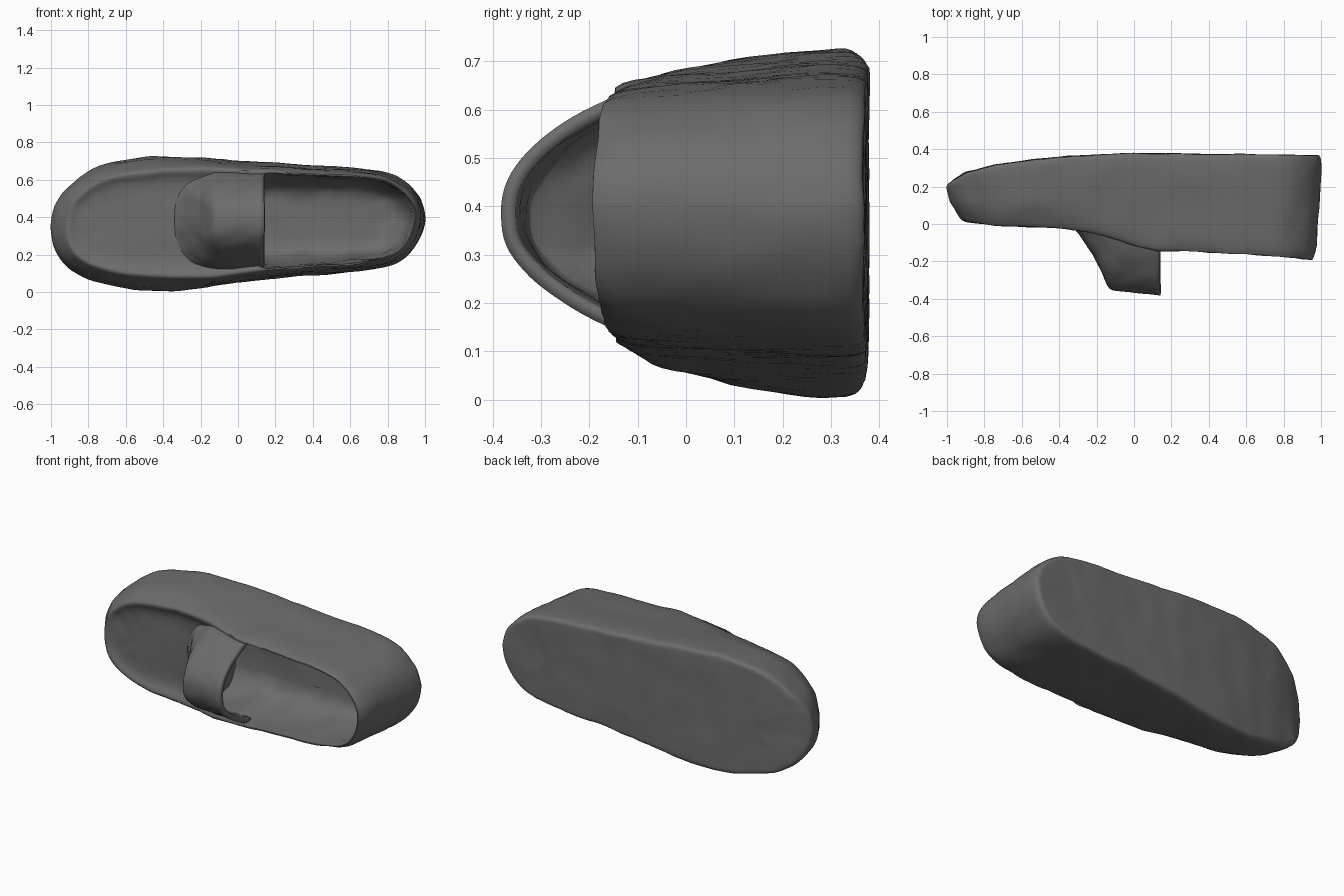
import bpy, bmesh
from mathutils import Vector, noise

if "Cube" in bpy.data.objects:
    bpy.data.objects.remove(bpy.data.objects["Cube"])

# ---------- helpers ----------
def catmull(pts, n, closed=False):
    out, m = [], len(pts)
    for i in range(m if closed else m - 1):
        idx = [i - 1, i, i + 1, i + 2]
        idx = [j % m if closed else min(max(j, 0), m - 1) for j in idx]
        p0, p1, p2, p3 = (Vector(pts[j]) for j in idx)
        for k in range(n):
            t = k / n
            out.append(0.5 * (2 * p1 + (p2 - p0) * t + (2 * p0 - 5 * p1 + 4 * p2 - p3) * t * t
                              + (3 * p1 - p0 - 3 * p2 + p3) * t ** 3))
    if not closed:
        out.append(Vector(pts[-1]))
    return out

def lookup(table, x):
    if x <= table[0][0]:
        return table[0][1]
    for (a, ya), (b, yb) in zip(table, table[1:]):
        if x <= b:
            return ya + (yb - ya) * (x - a) / (b - a)
    return table[-1][1]

def clamp(t):
    return min(max(t, 0), 1)

def lumpy(p, amount=0.005):
    return p + noise.noise_vector(p * 6) * amount + noise.noise_vector(p * 14) * amount * 0.7

def make(name, verts, faces):
    me = bpy.data.meshes.new(name)
    me.from_pydata([tuple(v) for v in verts], [], faces)
    bm = bmesh.new()
    bm.from_mesh(me)
    bmesh.ops.recalc_face_normals(bm, faces=bm.faces)
    bm.to_mesh(me)
    bm.free()
    ob = bpy.data.objects.new(name, me)
    bpy.context.collection.objects.link(ob)
    return ob

def activate(ob):
    bpy.ops.object.select_all(action='DESELECT')
    ob.select_set(True)
    bpy.context.view_layer.objects.active = ob

# ---------- outline of the sole (x, z) and its depth along x ----------
outline = catmull([(-1, .35), (-.97, .48), (-.9, .57), (-.75, .67), (-.58, .71), (-.4, .725),
                   (-.2, .715), (0, .70), (.2, .69), (.4, .675), (.6, .665), (.8, .635), (.91, .575),
                   (.975, .5), (1, .4), (.97, .28), (.9, .19), (.8, .14), (.6, .105), (.4, .09),
                   (.2, .075), (0, .05), (-.2, .02), (-.4, .005), (-.6, .02), (-.8, .07),
                   (-.91, .14), (-.975, .23)], 5, True)
back_y = [(-1, .21), (-.9, .275), (-.75, .315), (-.55, .345), (-.3, .365), (0, .378), (1, .368)]
front_y = [(-1, .06), (-.9, .01), (-.75, -.008), (-.4, -.022), (-.25, -.04), (-.05, -.1),
           (.14, -.145), (.3, -.145), (.6, -.16), (.95, -.19)]

def inset(p, f):
    sx = min(max(p.x, -.65), .68)
    spine = Vector((sx, .377 + .019 * sx))
    return spine + (p - spine) * f

# ---------- shoe body: rings from sole centre round to the front panel ----------
profile = catmull([(0, 0), (.3, 0), (.6, 0), (.9, 0), (.97, .01), (1, .06), (1, .2), (.98, .4),
                   (.955, .6), (.93, .8), (.9, .93), (.85, 1), (.78, .99), (.69, .95), (.5, .93),
                   (.25, .93), (0, .93)], 2)
n = len(outline)
rings = profile[1:-1]
verts = []
for f, v in rings:
    for p in outline:
        # the toe shoulder is rounder and wider than the heel rim
        toe = clamp((-.1 - p.x) / .4) * clamp((v - .65) / .3)
        q = inset(p, f * (1 - .09 * toe))
        yb, yf = lookup(back_y, q.x), lookup(front_y, q.x)
        verts.append(lumpy(Vector((q.x, yb + (yf - yb) * v, q.y))))
faces = [(r * n + i, r * n + (i + 1) % n, (r + 1) * n + (i + 1) % n, (r + 1) * n + i)
         for r in range(len(rings) - 1) for i in range(n)]
# close both narrow centre slits with strips across the shoe
for base in (0, (len(rings) - 1) * n):
    for i in range(n // 2):
        quad = [base + i, base + i + 1, base + (n - i - 1) % n, base + (n - i) % n]
        quad = list(dict.fromkeys(quad))
        if len(quad) > 2:
            faces.append(quad)
body = make("shoe_body", verts, faces)

# ---------- bowl-shaped foot cavity cut into the body ----------
part = [p for p in outline if inset(p, .82).x > -.2]
m = len(part)
layers = catmull([(.3, .2), (.5, .185), (.65, .14), (.74, .06), (.79, -.03), (.82, -.12),
                  (.84, -.3), (.84, -.6)], 2)
cv = []
for f, y in layers:
    for p in part:
        q = inset(p, f)
        under = clamp((.14 - q.x) / .06)          # narrower where the tongue covers it
        z = .385 + (q.y - .385) * (1 - .13 * under)
        cv.append(lumpy(Vector((q.x, y, z)), .012 if y > -.1 else .004))
cf = [(r * m + i, r * m + (i + 1) % m, (r + 1) * m + (i + 1) % m, (r + 1) * m + i)
      for r in range(len(layers) - 1) for i in range(m)]
cf += [tuple(range(m)), tuple(range((len(layers) - 1) * m, len(layers) * m))]
cutter = make("cavity_cutter", cv, cf)
cutter.hide_render = True
mod = body.modifiers.new("cavity", 'BOOLEAN')
mod.object, mod.operation, mod.solver = cutter, 'DIFFERENCE', 'EXACT'
activate(body)
bpy.ops.object.modifier_apply(modifier="cavity")
bpy.data.objects.remove(cutter)

# ---------- arched tongue over the instep ----------
ridge = catmull([(-.34, -.0), (-.29, -.05), (-.25, -.12), (-.2, -.21), (-.15, -.31),
                 (-.11, -.35), (0, -.362), (.14, -.383)], 4)
cols = 40
tv = []
for x, top in ridge:
    base = lookup(front_y, x) + .06
    hw = .21 + .07 * clamp((x + .34) / .22) - .012 * clamp((x + .05) / .19)
    for j in range(cols + 1):
        u = 2 * j / cols - 1
        s = abs(u) ** .85 * (1 if u > 0 else -1)
        y = base + (top - base) * (1 - abs(s) ** 2.3)
        tv.append(lumpy(Vector((x, y, .385 + .01 * x + s * hw)), .008 if x < .1 else .003))
w = cols + 1
tf = [(r * w + j, r * w + j + 1, (r + 1) * w + j + 1, (r + 1) * w + j)
      for r in range(len(ridge) - 1) for j in range(cols)]
tongue = make("tongue", tv, tf)
# thicken towards the inside of the shoe
inward = 1 if sum(p.normal.y for p in tongue.data.polygons) < 0 else -1
sol = tongue.modifiers.new("thickness", 'SOLIDIFY')
sol.thickness, sol.offset = .03, -inward

# ---------- dark grey leather ----------
mat = bpy.data.materials.new("dark_leather")
mat.diffuse_color = (.15, .15, .15, 1)
mat.use_nodes = True
mat.node_tree.nodes["Principled BSDF"].inputs["Base Color"].default_value = mat.diffuse_color
for ob in (body, tongue):
    ob.data.materials.clear()
    ob.data.materials.append(mat)
    activate(ob)
    bpy.ops.object.shade_smooth_by_angle(angle=.9)
